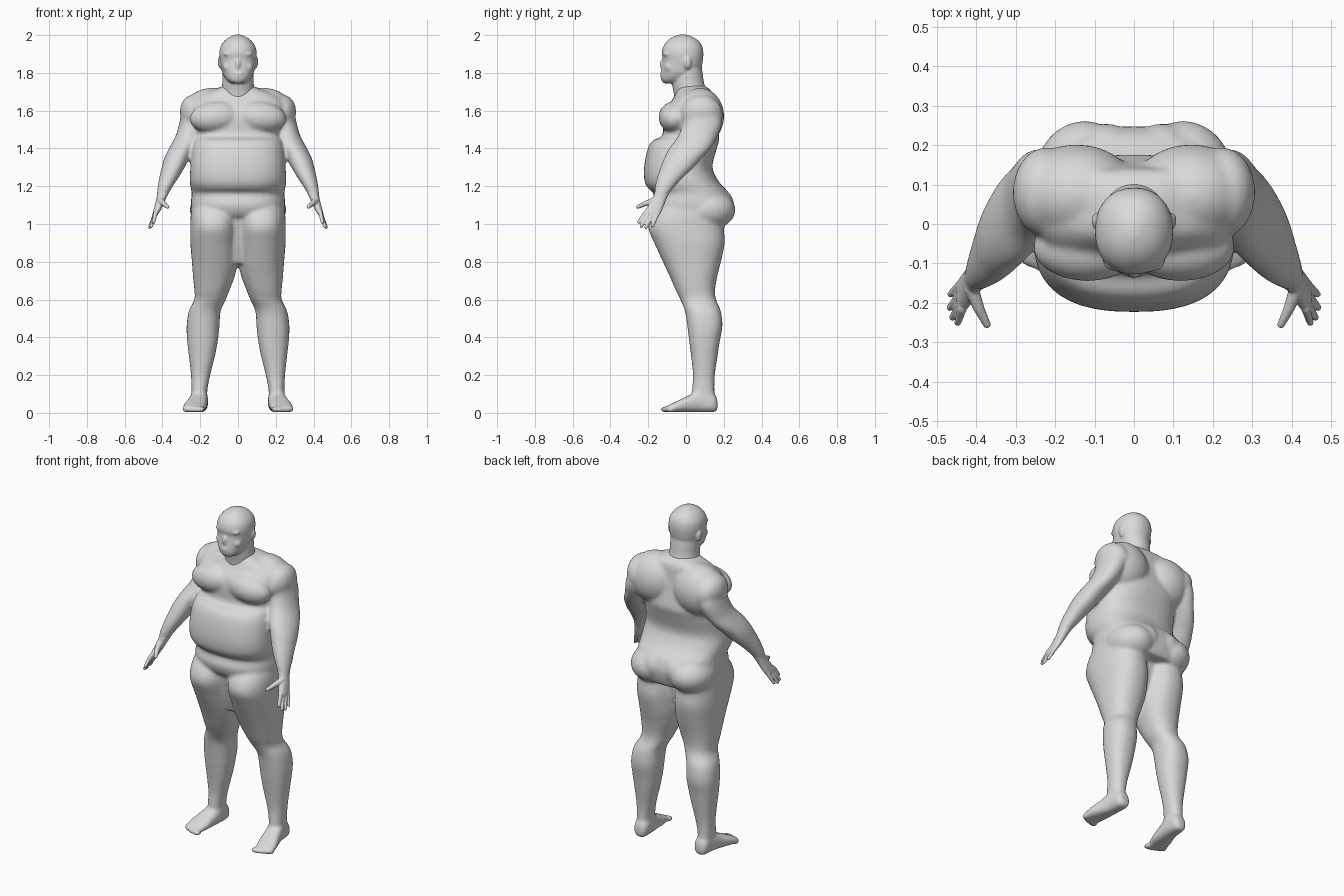
import bpy, bmesh, math
from mathutils import Vector, Matrix

skin = bpy.data.materials.new("grey_skin")
skin.diffuse_color = (0.7, 0.7, 0.7, 1)


def blend(a, b, c, d, t):
    """Smooth curve between rings b and c."""
    return [0.5 * (2 * q + (r - p) * t + (2 * p - 5 * q + 4 * r - s) * t * t
                   + (3 * q - p - 3 * r + s) * t ** 3) for p, q, r, s in zip(a, b, c, d)]


def loft(bm, rings, side=1, axis="z", power=2.3, n=40):
    """Rings: (position, centre x, half width, low edge, high edge)."""
    fine = []
    for i in range(len(rings) - 1):
        a, d = rings[max(i - 1, 0)], rings[min(i + 2, len(rings) - 1)]
        fine += [blend(a, rings[i], rings[i + 1], d, k / 4) for k in range(4)]
    fine.append(rings[-1])
    loops = []
    for t, cx, rx, lo, hi in fine:
        loop = []
        for k in range(n):
            c, s = math.cos(math.tau * k / n), math.sin(math.tau * k / n)
            x = side * (cx + rx * math.copysign(abs(c) ** (2 / power), c))
            v = (lo + hi) / 2 + (hi - lo) / 2 * math.copysign(abs(s) ** (2 / power), s)
            loop.append(bm.verts.new((x, v, t) if axis == "z" else (x, t, v)))
        loops.append(loop)
    faces = [bm.faces.new(loops[0]), bm.faces.new(loops[-1])]
    for a, b in zip(loops, loops[1:]):
        faces += [bm.faces.new((a[k], a[(k + 1) % n], b[(k + 1) % n], b[k])) for k in range(n)]
    bmesh.ops.recalc_face_normals(bm, faces=faces)


def blob(bm, centre, radii, side=1, tilt=0):
    x, y, z = centre
    m = (Matrix.Translation((side * x, y, z)) @ Matrix.Rotation(side * tilt, 4, "Y")
         @ Matrix.Diagonal((*radii, 1)))
    bmesh.ops.create_uvsphere(bm, u_segments=32, v_segments=20, radius=1, matrix=m)


def finger(bm, a, b, r0, r1, side):
    a, b = Vector((side * a[0], *a[1:])), Vector((side * b[0], *b[1:]))
    m = Matrix.Translation((a + b) / 2) @ (b - a).to_track_quat("Z", "Y").to_matrix().to_4x4()
    bmesh.ops.create_cone(bm, cap_ends=True, segments=16, radius1=r0, radius2=r1,
                          depth=(b - a).length, matrix=m)
    blob(bm, a, (r0,) * 3)
    blob(bm, b, (r1,) * 3)


def finish(bm, name, voxel, rounds):
    """Fuse the overlapping volumes into one skin."""
    mesh = bpy.data.meshes.new(name)
    bm.to_mesh(mesh)
    bm.free()
    ob = bpy.data.objects.new(name, mesh)
    bpy.context.collection.objects.link(ob)
    mesh.materials.append(skin)
    fuse = ob.modifiers.new("fuse", "REMESH")
    fuse.mode, fuse.voxel_size, fuse.use_smooth_shade = "VOXEL", voxel, True
    soft = ob.modifiers.new("soften", "SMOOTH")
    soft.factor, soft.iterations = 0.5, rounds
    bpy.context.view_layer.objects.active = ob
    ob.select_set(True)
    for m in ("fuse", "soften"):
        bpy.ops.object.modifier_apply(modifier=m)
    bpy.ops.object.shade_smooth()
    ob.select_set(False)


# Body: trunk with an overhanging belly
body = bmesh.new()
loft(body, [
    (1.00, 0, .21, -.08, .22), (1.04, 0, .235, -.155, .238), (1.10, 0, .25, -.182, .248),
    (1.16, 0, .245, -.17, .23), (1.19, 0, .25, -.202, .205), (1.23, 0, .256, -.22, .17),
    (1.30, 0, .252, -.222, .14), (1.39, 0, .246, -.205, .16), (1.44, 0, .235, -.178, .175),
    (1.47, 0, .225, -.125, .175), (1.55, 0, .235, -.122, .16), (1.61, 0, .245, -.108, .15),
    (1.655, 0, .235, -.075, .145), (1.69, 0, .185, -.055, .14), (1.715, 0, .115, -.045, .125),
    (1.735, 0, .07, -.04, .09)], power=2.5)
# Recessed crotch panel between the thighs
loft(body, [(.79, 0, .055, -.075, .09), (.90, 0, .065, -.11, .13), (1.06, 0, .075, -.145, .15)],
     power=5)

leg = [(1.12, .13, .11, -.12, .18), (1.05, .125, .125, -.18, .20), (.98, .127, .125, -.20, .20),
       (.90, .126, .126, -.168, .205), (.80, .123, .121, -.122, .185), (.72, .128, .11, -.085, .165),
       (.65, .138, .093, -.055, .154), (.60, .148, .083, -.03, .159), (.54, .176, .084, -.006, .184),
       (.46, .185, .087, .007, .193), (.38, .188, .081, .017, .179), (.30, .191, .069, .027, .167),
       (.20, .198, .051, .037, .153), (.12, .204, .042, .032, .151), (.05, .204, .041, .03, .156)]
foot = [(.167, .202, .02, .02, .06), (.15, .202, .04, .004, .10), (.08, .205, .047, .004, .12),
        (.02, .215, .053, .004, .095), (-.04, .228, .060, .004, .066), (-.085, .235, .055, .004, .045),
        (-.105, .236, .047, .005, .035)]
arm = [(1.62, .22, .06, 0, .16), (1.57, .236, .066, -.015, .185), (1.52, .246, .068, -.02, .188),
       (1.46, .265, .068, -.045, .165), (1.40, .298, .068, -.09, .13), (1.35, .323, .067, -.115, .085),
       (1.30, .343, .061, -.135, .042), (1.25, .364, .052, -.152, -.012), (1.20, .385, .040, -.164, -.058),
       (1.15, .402, .029, -.17, -.098), (1.12, .41, .025, -.18, -.11)]

for s in (1, -1):
    loft(body, leg, s)
    loft(body, foot, s, axis="y", power=2.6)
    loft(body, arm, s, power=2.1)
    # Toes
    for k in range(5):
        blob(body, (.190 + .023 * k, -.112 + .004 * k * k / 2, .018), (.015, .025 - .002 * k, .017), s)
    # Chest, shoulder, shoulder blade and buttock masses
    blob(body, (.118, -.06, 1.565), (.138, .085, .084), s, .10)
    blob(body, (.222, .08, 1.578), (.083, .115, .108), s, .3)
    blob(body, (.145, .075, 1.57), (.155, .127, .15), s, .2)
    blob(body, (.125, .11, 1.075), (.13, .152, .108), s)
    blob(body, (.07, .14, 1.10), (.10, .115, .10), s)
    # Neck slope
    blob(body, (.10, .065, 1.68), (.13, .075, .042), s, .28)
finish(body, "body", .009, 9)

# Head with neck, face and ears
head = bmesh.new()
loft(head, [(1.64, 0, .085, -.06, .11), (1.70, 0, .087, -.066, .108), (1.75, 0, .083, -.075, .095),
            (1.80, 0, .082, -.07, .088), (1.85, 0, .08, -.06, .08)], power=2)
loft(head, [(1.745, 0, .035, -.118, -.02), (1.765, 0, .062, -.132, .03), (1.80, 0, .083, -.132, .07),
            (1.84, 0, .092, -.127, .085), (1.872, 0, .097, -.123, .09), (1.905, 0, .099, -.128, .092),
            (1.94, 0, .092, -.12, .086), (1.97, 0, .071, -.098, .066), (1.99, 0, .044, -.07, .035),
            (2.003, 0, .012, -.035, 0)], power=2.2)
blob(head, (0, -.122, 1.845), (.014, .017, .03))
blob(head, (0, -.126, 1.797), (.03, .011, .006))
blob(head, (0, -.126, 1.785), (.026, .011, .006))
for s in (1, -1):
    blob(head, (.04, -.1, 1.9), (.038, .021, .014), s)
    blob(head, (.048, -.085, 1.83), (.033, .03, .03), s)
    blob(head, (.096, .008, 1.852), (.011, .021, .032), s, .15)
finish(head, "head", .006, 5)

# Hands: palm, four fingers and thumb
tips = [(.447, -.25, 1.01), (.460, -.237, .988), (.467, -.212, .982), (.465, -.178, .99)]
for s, label in ((1, "left"), (-1, "right")):
    hand = bmesh.new()
    loft(hand, [(1.17, .394, .030, -.166, -.085), (1.13, .408, .025, -.178, -.105),
                (1.09, .422, .021, -.205, -.12), (1.055, .436, .016, -.225, -.135),
                (1.045, .438, .010, -.22, -.145)], s)
    for k, tip in enumerate(tips):
        finger(hand, (.436, -.215 + .022 * k, 1.06), tip, .012, .009, s)
    finger(hand, (.412, -.165, 1.125), (.393, -.215, 1.108), .019, .014, s)
    finger(hand, (.393, -.215, 1.108), (.373, -.255, 1.09), .014, .010, s)
    finish(hand, label + "_hand", .0045, 2)
